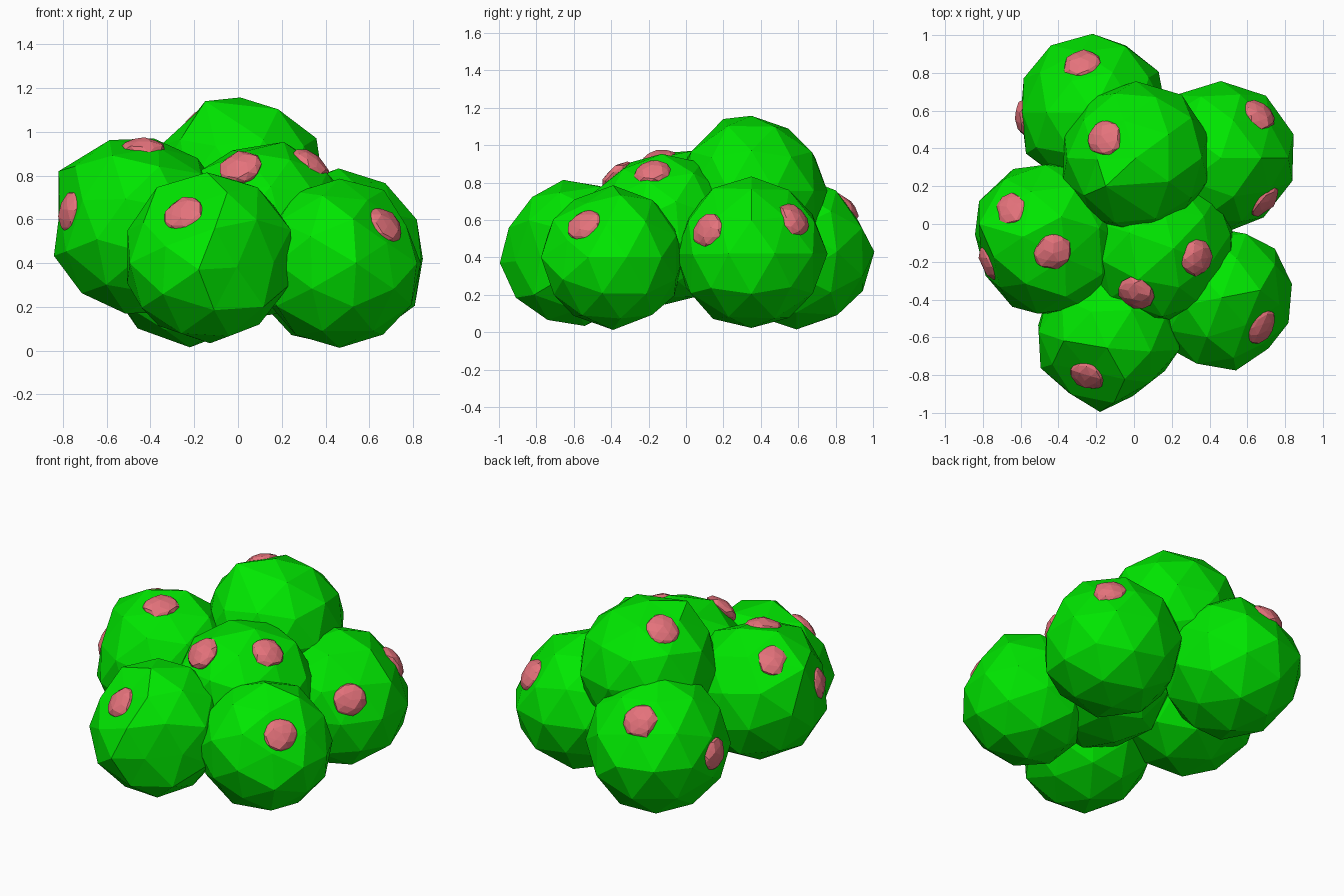
import bpy
import random
from mathutils import Matrix, Vector

random.seed(4)

cube = bpy.data.objects.get("Cube")
if cube:
    bpy.data.objects.remove(cube, do_unlink=True)


def make_material(name, color):
    mat = bpy.data.materials.new(name)
    mat.use_nodes = True
    mat.diffuse_color = color
    mat.node_tree.nodes["Principled BSDF"].inputs["Base Color"].default_value = color
    return mat


leaf_green = make_material("leaf green", (0, 0.8, 0, 1))
berry_pink = make_material("berry pink", (0.78, 0.17, 0.2, 1))


def faceted_ball(name, center, scale, direction, material, jitter):
    """Slightly irregular flat-shaded ball with its pole along a direction."""
    bpy.ops.mesh.primitive_ico_sphere_add(subdivisions=2, radius=1)
    ball = bpy.context.object
    ball.name = name
    for v in ball.data.vertices:
        v.co *= 1 + random.uniform(-jitter, jitter)
    turn = Vector(direction).to_track_quat('Z', 'Y').to_matrix().to_4x4()
    ball.data.transform(turn @ Matrix.Diagonal((*scale, 1)))
    ball.location = center
    ball.data.materials.append(material)
    bpy.ops.object.shade_flat()
    return ball


def flatten(ball, offset):
    """Press the ball flat where it rises above the plane at the offset."""
    normal = offset.normalized()
    for v in ball.data.vertices:
        excess = v.co.dot(normal) - offset.length
        if excess > 0:
            v.co -= normal * excess


def bulge(ball, offset):
    """Move the nearest vertex out to the offset."""
    nearest = min(ball.data.vertices, key=lambda v: (v.co - offset).length)
    nearest.co = offset


# Leaf clumps: centre, radius, pole direction, berries, protruding corners
clumps = {
    "front": ((-0.135, -0.6, 0.43), 0.395, (-0.05, -0.4, -0.06),
              [(-0.25, -0.81, 0.63)], [(-0.18, -0.995, 0.37)]),
    "front_left": ((0.465, -0.39, 0.4), 0.385, (0.37, -0.14, 0),
                   [(0.68, -0.55, 0.58)], []),
    "back_left": ((0.46, 0.35, 0.42), 0.405, (0, 0, -1),
                  [(0.67, 0.59, 0.61), (0.7, 0.11, 0.55)], []),
    "back": ((-0.22, 0.59, 0.43), 0.41, (0, 1, 0),
             [(-0.28, 0.86, 0.68), (-0.6, 0.56, 0.44)], []),
    "right": ((-0.45, -0.075, 0.57), 0.415, (-0.4, 0.02, -0.14),
              [(-0.66, 0.08, 0.86), (-0.43, -0.15, 0.945), (-0.78, -0.21, 0.64)],
              [(-0.82, 0, 0.82)]),
    "middle": ((0.13, -0.12, 0.55), 0.41, (0.1, -0.2, 0.3),
               [(0, -0.38, 0.85), (0.34, -0.18, 0.87)], [(0.15, -0.49, 0.75)]),
    "top": ((0.01, 0.35, 0.755), 0.405, (0, 0, 1),
            [(-0.16, 0.46, 1.07)], [(-0.15, 0.2, 1.14)]),
}

for name, (center, radius, pole, berries, corners) in clumps.items():
    center = Vector(center)
    clump = faceted_ball(name + "_leaf_clump", center, (radius,) * 3, pole,
                         leaf_green, 0.02)
    # Flattened berries half sunk into the clump
    for i, spot in enumerate(berries):
        offset = Vector(spot) - center
        flatten(clump, offset * 0.98)
        position = center + offset * 0.94
        faceted_ball(f"{name}_berry_{i + 1}", position, (0.1, 0.1, 0.05),
                     offset, berry_pink, 0.08)
    for corner in corners:
        bulge(clump, Vector(corner) - center)
    # Chopped lower side of the front clump
    if name == "front":
        flatten(clump, Vector((0.2, -0.255, 0)))
